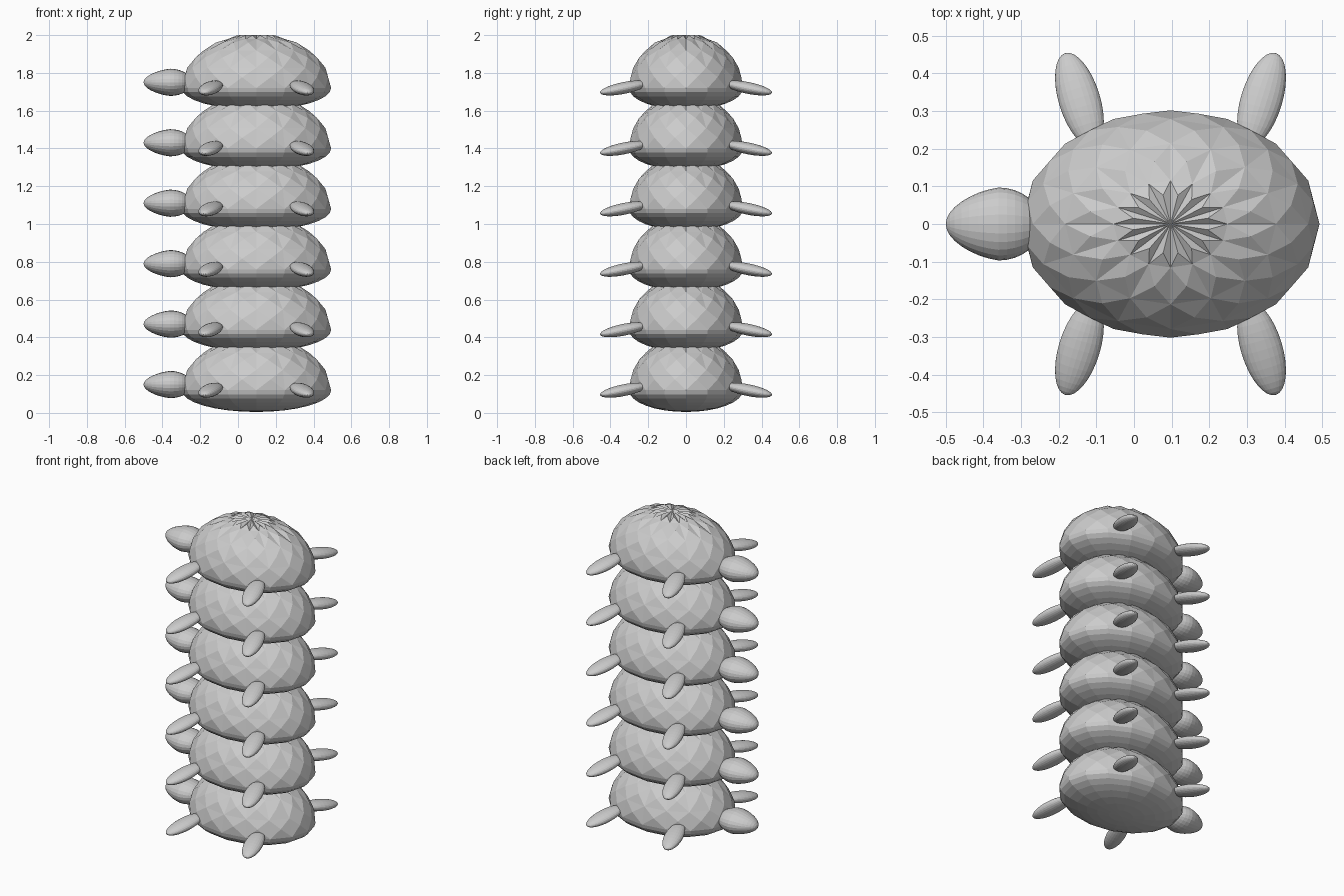
import bpy, bmesh
from math import radians
from mathutils import Matrix, Vector

if "Cube" in bpy.data.objects:
    bpy.data.objects.remove(bpy.data.objects["Cube"])

CX = 0.097          # shell centre along x
RX, RY = 0.396, 0.302
RIM = 0.12          # height of the shell rim
STEP = 0.32         # stacking distance
COUNT = 6


def new_mesh(name, bm):
    bmesh.ops.recalc_face_normals(bm, faces=bm.faces)
    me = bpy.data.meshes.new(name)
    bm.to_mesh(me)
    bm.free()
    return me


def sphere(u, v):
    bm = bmesh.new()
    bmesh.ops.create_uvsphere(bm, u_segments=u, v_segments=v, radius=1)
    return bm


def half_shell(name, rings, height, sign, bulge=0.0):
    """Half ellipsoid, optionally with a raised point on every plate."""
    bm = sphere(16, rings)
    drop = [v for v in bm.verts if v.co.z * sign < -0.001]
    bmesh.ops.delete(bm, geom=drop, context='VERTS')
    bm.transform(Matrix.Translation((CX, 0, RIM)) @ Matrix.Diagonal((RX, RY, height, 1)))
    if bulge:
        bmesh.ops.recalc_face_normals(bm, faces=bm.faces)
        if sum(f.normal.z for f in bm.faces) < 0:
            bmesh.ops.reverse_faces(bm, faces=bm.faces)
        bmesh.ops.poke(bm, faces=bm.faces[:], offset=bulge, center_mode='MEAN')
    return new_mesh(name, bm)


def head_mesh():
    """Egg with its narrow end pointing to -x."""
    bm = sphere(24, 16)
    bm.transform(Matrix.Rotation(radians(90), 4, 'Y'))
    for v in bm.verts:
        t = v.co.x
        narrow = 1 + 0.2 * min(t, 0)
        v.co = Vector((-0.36 + t * (0.14 if t < 0 else 0.115),
                       v.co.y * 0.097 * narrow,
                       0.15 + v.co.z * 0.072 * narrow))
    return new_mesh("head", bm)


def leg_mesh(sx, sy):
    """Flat ellipsoid flipper, splayed outward and drooping."""
    bm = sphere(24, 16)
    bm.transform(Matrix.Translation((CX + sx * 0.242, sy * 0.33, RIM))
                 @ Matrix.Diagonal((-sx, sy, 1, 1))
                 @ Matrix.Rotation(radians(17), 4, 'Z')
                 @ Matrix.Rotation(radians(-11), 4, 'X')
                 @ Matrix.Diagonal((0.055, 0.132, 0.031, 1))
                 @ Matrix.Rotation(radians(90), 4, 'X'))
    return new_mesh("leg", bm)


# shared part meshes
parts = {
    "shell": half_shell("shell", 8, 0.28, 1, 0.014),
    "belly": half_shell("belly", 16, 0.115, -1),
    "head": head_mesh(),
    "front_leg_left": leg_mesh(-1, -1),
    "front_leg_right": leg_mesh(-1, 1),
    "back_leg_left": leg_mesh(1, -1),
    "back_leg_right": leg_mesh(1, 1),
}

# stack of six turtles
for i in range(COUNT):
    for name, me in parts.items():
        ob = bpy.data.objects.new(f"{name}_{i + 1}", me)
        ob.location.z = i * STEP
        bpy.context.collection.objects.link(ob)
